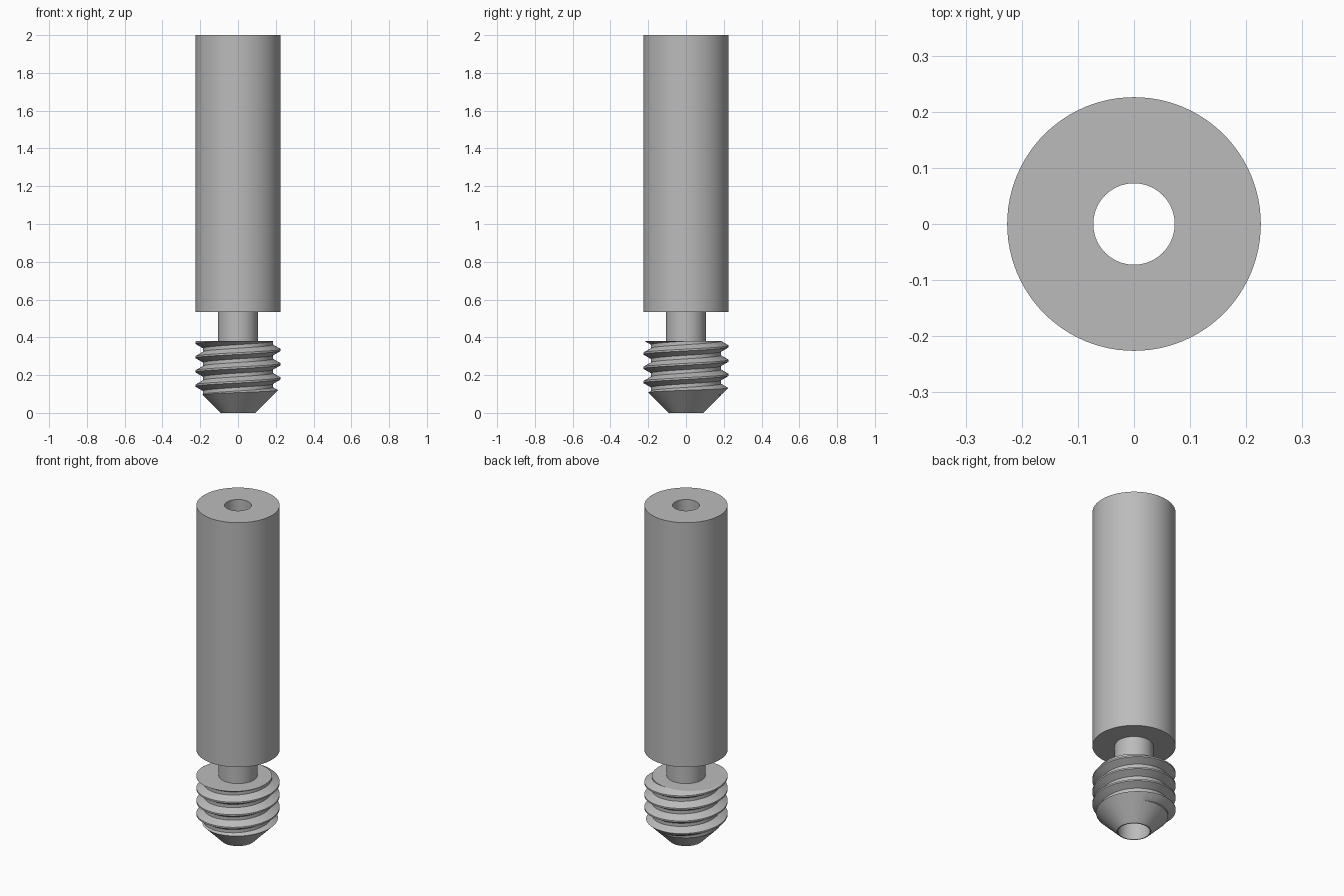
import bpy, bmesh, math

cube = bpy.data.objects.get("Cube")
if cube:
    bpy.data.objects.remove(cube, do_unlink=True)

SIDES = 96
OUTER, ROOT, BORE, TIP_BORE, NECK, TIP = 0.226, 0.185, 0.0725, 0.087, 0.105, 0.0925
THREAD_TOP, BODY_BOTTOM, TOP = 0.38, 0.535, 2.0
PITCH, CREST_Z = 0.0754, 0.333

steel = bpy.data.materials.new("grey steel")
steel.use_nodes = True
GREY = (0.5, 0.5, 0.5, 1)
steel.diffuse_color = GREY
steel.node_tree.nodes["Principled BSDF"].inputs["Base Color"].default_value = GREY


def finish(bm, name):
    bmesh.ops.remove_doubles(bm, verts=bm.verts, dist=1e-5)
    bmesh.ops.dissolve_degenerate(bm, edges=bm.edges, dist=1e-6)
    bmesh.ops.recalc_face_normals(bm, faces=bm.faces)
    mesh = bpy.data.meshes.new(name)
    bm.to_mesh(mesh)
    bm.free()
    mesh.materials.append(steel)
    obj = bpy.data.objects.new(name, mesh)
    bpy.context.collection.objects.link(obj)
    return obj


def smooth(obj):
    bpy.ops.object.select_all(action='DESELECT')
    obj.select_set(True)
    bpy.context.view_layer.objects.active = obj
    bpy.ops.object.shade_smooth_by_angle(angle=math.radians(25))


def ring(name, profile):
    """Turn a closed (radius, height) outline around z."""
    bm = bmesh.new()
    verts = [bm.verts.new((r, 0, z)) for r, z in profile]
    edges = [bm.edges.new((verts[i - 1], verts[i])) for i in range(len(verts))]
    bmesh.ops.spin(bm, geom=verts + edges, axis=(0, 0, 1), cent=(0, 0, 0),
                   angle=math.tau, steps=SIDES, use_merge=True)
    return finish(bm, name)


def thread_column(turn, low, high):
    """Section of the thread at one angle, clipped between two heights."""
    offsets = [(-PITCH * 3 / 8, ROOT), (-PITCH / 16, OUTER),
               (PITCH / 16, OUTER), (PITCH * 3 / 8, ROOT)]
    pts = [(r, CREST_Z + (turn + k) * PITCH + dz)
           for k in range(-8, 3) for dz, r in offsets]

    def radius_at(z):
        for (r0, z0), (r1, z1) in zip(pts, pts[1:]):
            if z0 <= z <= z1:
                return r0 + (r1 - r0) * (z - z0) / (z1 - z0)
        return ROOT

    ends = {low: radius_at(low), high: radius_at(high)}
    clipped = []
    for r, z in pts:
        zc = min(max(z, low), high)
        clipped.append((ends.get(zc, r), zc))
    return clipped


def thread(name, low, high):
    bm = bmesh.new()
    columns = []
    for i in range(SIDES + 1):
        a = math.tau * i / SIDES
        columns.append([bm.verts.new((r * math.cos(a), r * math.sin(a), z))
                        for r, z in thread_column(i / SIDES, low, high)])
    for a, b in zip(columns, columns[1:]):
        for j in range(len(a) - 1):
            bm.faces.new((a[j], b[j], b[j + 1], a[j + 1]))
    # flat ends
    for j in (0, -1):
        bm.faces.new([c[j] for c in columns[:-1]])
    # the last column falls on the first one, one pitch along
    return finish(bm, name)


# Smooth barrel and thin neck with the narrow bore
barrel = ring("barrel_and_neck", [
    (BORE, THREAD_TOP), (NECK, THREAD_TOP), (NECK, BODY_BOTTOM),
    (OUTER, BODY_BOTTOM), (OUTER, TOP), (BORE, TOP)])
smooth(barrel)

# Threaded end, trimmed to a conical tip with an open bore
threaded_end = thread("threaded_end", -0.05, THREAD_TOP)
limit = ring("tip_cutter", [(TIP_BORE, 0), (TIP, 0), (TIP + 0.2, 0.2),
                            (TIP + 0.2, 0.5), (TIP_BORE, 0.5)])
limit.hide_render = True
trim = threaded_end.modifiers.new("trim", 'BOOLEAN')
trim.operation = 'INTERSECT'
trim.solver = 'EXACT'
trim.object = limit
bpy.ops.object.select_all(action='DESELECT')
bpy.context.view_layer.objects.active = threaded_end
threaded_end.select_set(True)
bpy.ops.object.modifier_apply(modifier=trim.name)
bpy.data.objects.remove(limit, do_unlink=True)
smooth(threaded_end)
